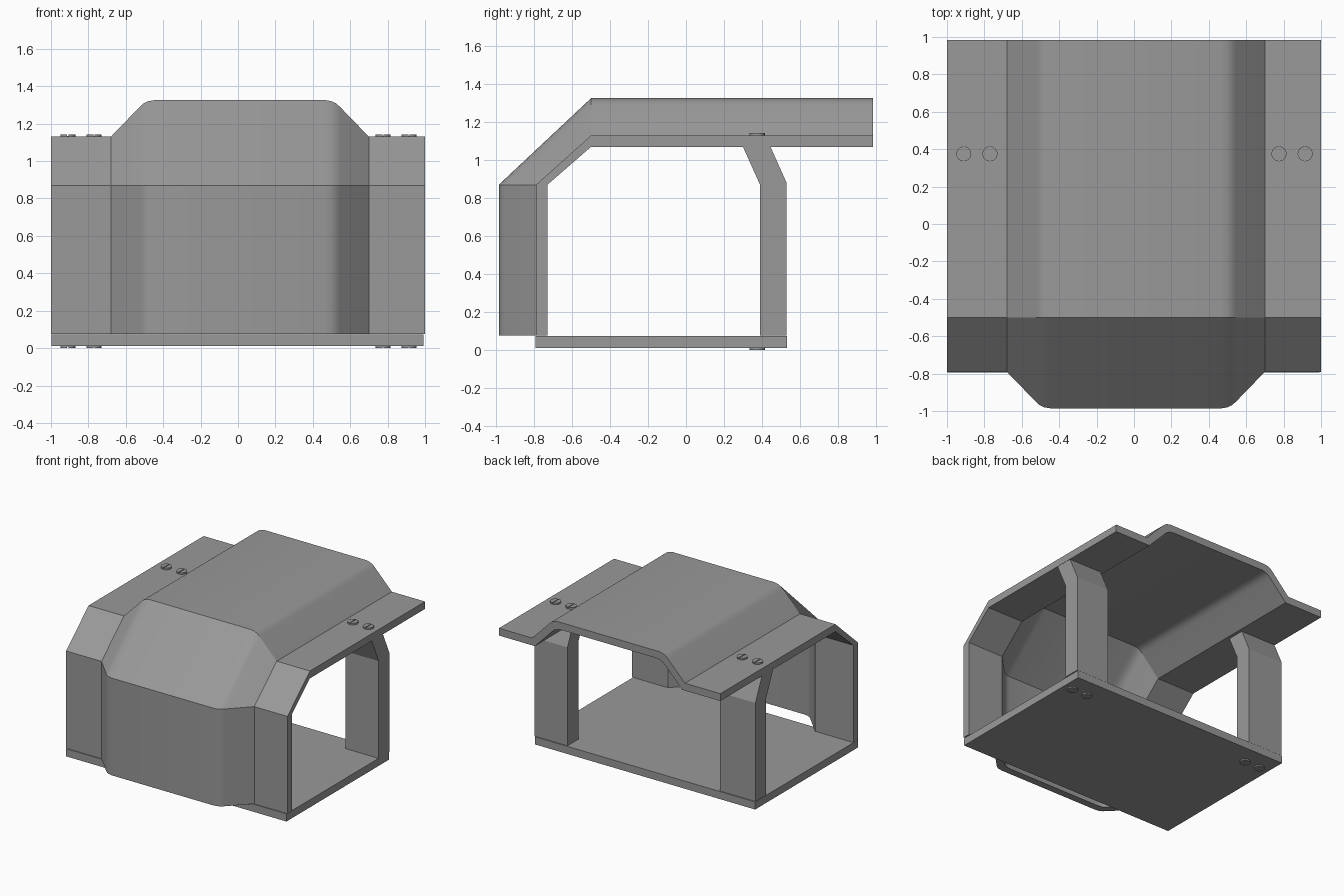
import bpy, bmesh, math
from mathutils import Matrix

if "Cube" in bpy.data.objects:
    bpy.data.objects.remove(bpy.data.objects["Cube"])

# Dark grey metal shared by every part
metal = bpy.data.materials.new("dark_grey")
metal.diffuse_color = (0.32, 0.32, 0.32, 1)
metal.use_nodes = True
metal.node_tree.nodes["Principled BSDF"].inputs["Base Color"].default_value = metal.diffuse_color


def finish(bm, name, smooth=False):
    bmesh.ops.recalc_face_normals(bm, faces=bm.faces)
    mesh = bpy.data.meshes.new(name)
    bm.to_mesh(mesh)
    bm.free()
    mesh.materials.append(metal)
    ob = bpy.data.objects.new(name, mesh)
    bpy.context.collection.objects.link(ob)
    if smooth:
        bpy.ops.object.select_all(action='DESELECT')
        ob.select_set(True)
        bpy.context.view_layer.objects.active = ob
        bpy.ops.object.shade_smooth_by_angle(angle=math.radians(30))
    return ob


def loft(name, rings, smooth=False):
    """Skin closed rings of equal length and cap both ends."""
    bm = bmesh.new()
    rows = [[bm.verts.new(p) for p in ring] for ring in rings]
    n = len(rows[0])
    for a, b in zip(rows, rows[1:]):
        for i in range(n):
            j = (i + 1) % n
            bm.faces.new((a[i], a[j], b[j], b[i]))
    bm.faces.new(rows[0])
    bm.faces.new(rows[-1])
    return finish(bm, name, smooth)


def extrude_x(name, profile_yz, x0, x1):
    return loft(name, [[(x, y, z) for y, z in profile_yz] for x in (x0, x1)])


# Base plate
extrude_x("base_plate", [(-0.793, 0.011), (0.533, 0.011), (0.533, 0.073), (-0.793, 0.073)],
          -0.998, 0.993)

# Bent cover sheet: flanged hat section (x, height) swept up the front and over the roof
T = 0.06
half = [(0.69, 0), (0.535, 0.16), (0.515, 0.178), (0.49, 0.19), (0.455, 0.196)]
inner_half = [(x - 0.025, h - T) for x, h in half]


def full(points, end_h):
    right = [(1, end_h)] + [(x + 0.01, h) for x, h in points]
    left = [(0.01 - x, h) for x, h in reversed(points)] + [(-1, end_h)]
    return right + left


section = full(half, 0) + full(inner_half, -T)[::-1]
stations = [
    lambda h: (-0.79 - h, 0.076),
    lambda h: (-0.79 - h, 0.87),
    lambda h: (-0.50, 1.13 + h),
    lambda h: (0.985, 1.13 + h),
]
loft("cover_sheet", [[(x, *f(h)) for x, h in section] for f in stations], smooth=True)

# Rear legs, cranked forward under the flanges
leg = [(0.39, 0.076), (0.53, 0.076), (0.53, 0.88), (0.445, 1.07), (0.30, 1.07), (0.39, 0.87)]
extrude_x("rear_leg_right", leg, 0.70, 0.998)
extrude_x("rear_leg_left", leg, -0.998, -0.68)


# Slotted screw heads: thin disc with two raised half discs
def screw(name, x, z, up):
    bm = bmesh.new()
    r, gap, low, high = 0.04, 0.003, 0.005, 0.013
    bmesh.ops.create_cone(bm, cap_ends=True, segments=32, radius1=r, radius2=r, depth=low,
                          matrix=Matrix.Translation((0, 0, low / 2)))
    a0 = math.acos(gap / r)
    arc = [-a0 + 2 * a0 * i / 14 for i in range(15)]
    for s in (1, -1):
        rings = [[bm.verts.new((s * r * math.cos(a), r * math.sin(a), h)) for a in arc]
                 for h in (low, high)]
        for i in range(15):
            j = (i + 1) % 15
            bm.faces.new((rings[0][i], rings[0][j], rings[1][j], rings[1][i]))
        bm.faces.new(rings[1])
    bmesh.ops.transform(bm, verts=bm.verts, matrix=Matrix.Translation((x, 0.375, z))
                        @ Matrix.Rotation(0 if up else math.pi, 4, 'Y'))
    finish(bm, name, smooth=True)


for i, x in enumerate((-0.91, -0.77, 0.775, 0.915)):
    screw(f"top_screw_{i + 1}", x, 1.13, True)
    screw(f"bottom_screw_{i + 1}", x, 0.013, False)
